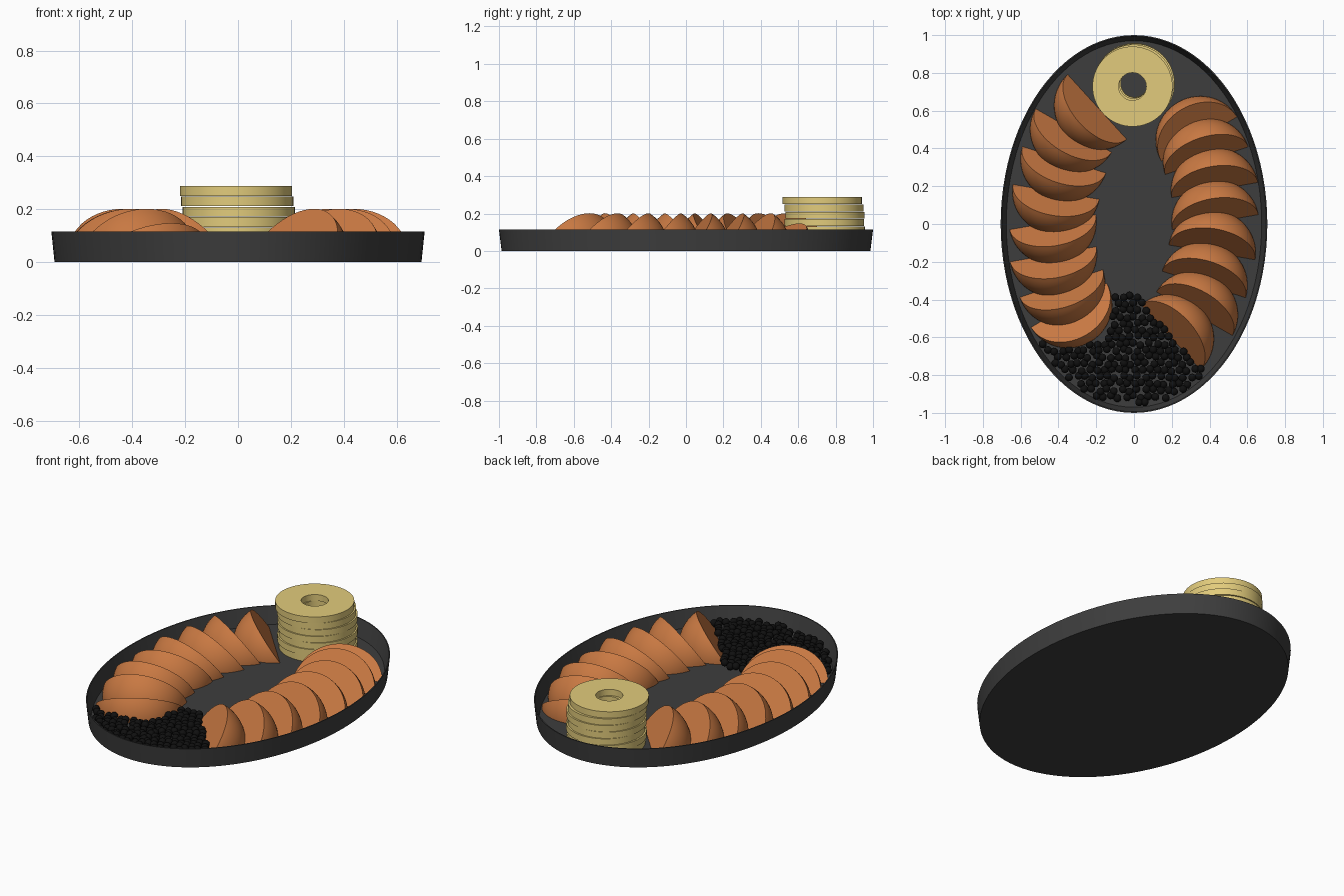
import bpy, bmesh, math, random
from mathutils import Matrix, Vector

if "Cube" in bpy.data.objects:
    bpy.data.objects.remove(bpy.data.objects["Cube"])

random.seed(4)


def material(name, rgb):
    m = bpy.data.materials.new(name)
    m.diffuse_color = (*rgb, 1)
    m.use_nodes = True
    m.node_tree.nodes["Principled BSDF"].inputs["Base Color"].default_value = m.diffuse_color
    return m


DARK = material("charcoal", (0.048, 0.048, 0.048))
ORANGE = material("orange", (0.58, 0.19, 0.055))
YELLOW = material("pale_yellow", (0.76, 0.60, 0.20))
BLACK = material("black", (0.005, 0.005, 0.005))
FLOOR = 0.015


def finish(bm, name, mat, angle=40):
    bmesh.ops.recalc_face_normals(bm, faces=bm.faces)
    me = bpy.data.meshes.new(name)
    bm.to_mesh(me)
    bm.free()
    ob = bpy.data.objects.new(name, me)
    bpy.context.collection.objects.link(ob)
    me.materials.append(mat)
    bpy.ops.object.select_all(action='DESELECT')
    ob.select_set(True)
    bpy.context.view_layer.objects.active = ob
    bpy.ops.object.shade_smooth_by_angle(angle=math.radians(angle))
    return ob


def bridge(bm, a, b):
    n = len(a)
    for i in range(n):
        bm.faces.new((a[i], a[(i + 1) % n], b[(i + 1) % n], b[i]))


# Oval tray with a thin, slightly flared rim
def tray():
    bm = bmesh.new()
    n = 96
    loops = []
    for rx, ry, z in [(0.694, 0.986, 0), (0.706, 1.0, 0.115),
                      (0.700, 0.994, 0.115), (0.676, 0.970, FLOOR)]:
        loops.append([bm.verts.new((rx * math.cos(2 * math.pi * i / n),
                                    ry * math.sin(2 * math.pi * i / n), z))
                      for i in range(n)])
    for a, b in zip(loops, loops[1:]):
        bridge(bm, a, b)
    bm.faces.new(loops[0])
    bm.faces.new(loops[-1])
    finish(bm, "oval_tray", DARK)


# Wedge cut from a sphere: flat base, tilted flat face, round back
def wedge(name, center, heading, tilt, r=0.232, depth=0.225):
    bm = bmesh.new()
    n, m = 28, 10
    p0, p1 = bm.verts.new((r, 0, 0)), bm.verts.new((-r, 0, 0))
    rows = []
    for j in range(m + 1):
        a = tilt * j / m
        row = [p0]
        for i in range(1, n):
            t = math.pi * i / n
            s = depth * math.sin(t)
            row.append(bm.verts.new((r * math.cos(t), -s * math.cos(a), s * math.sin(a))))
        rows.append(row + [p1])
    for a, b in zip(rows, rows[1:]):
        for i in range(n):
            quad = list(dict.fromkeys((a[i], a[i + 1], b[i + 1], b[i])))
            bm.faces.new(quad)
    bm.faces.new(rows[0])
    bm.faces.new(rows[-1])
    ob = finish(bm, name, ORANGE)
    ob.location = (center.x, center.y, FLOOR)
    ob.rotation_euler.z = heading


# Stacked pale rings, slightly shifted from each other
def ring(name, x, y, z, h, ro=0.212, ri=0.073):
    bm = bmesh.new()
    n = 64
    loops = [[bm.verts.new((x + r * math.cos(2 * math.pi * i / n),
                            y + r * math.sin(2 * math.pi * i / n), zz)) for i in range(n)]
             for r, zz in ((ro, z), (ro, z + h), (ri, z + h), (ri, z))]
    for k in range(4):
        bridge(bm, loops[k], loops[(k + 1) % 4])
    finish(bm, name, YELLOW)


# Small black beads filling the front of the tray
def bead_spot(x, y):
    if (x / 0.655) ** 2 + (y / 0.957) ** 2 > 1 or y > -0.37:
        return False
    if (x - 0.03) * 0.35 + (y + 0.40) * 0.32 > 0.0:      # beside the right row
        return False
    if math.hypot(x + 0.345, y + 0.43) < 0.235:          # beside the left row
        return False
    return x > -0.14 or y < -0.63


def beads():
    bm = bmesh.new()
    step = 0.040
    for row in range(18):
        for col in range(32):
            x = -0.62 + (col + 0.5 * (row % 2)) * step + random.uniform(-.008, .008)
            y = -0.95 + row * step * 0.88 + random.uniform(-.008, .008)
            if bead_spot(x, y):
                z = FLOOR + 0.021 + random.uniform(0, 0.012)
                bmesh.ops.create_uvsphere(bm, u_segments=14, v_segments=9, radius=0.021,
                                          matrix=Matrix.Translation((x, y, z)))
    finish(bm, "black_beads", BLACK, 60)


tray()

# Tips (outer, inner) of each wedge in the left row, back to front
tips = [(-.35, .79, -.04, .45), (-.52, .61, -.12, .38), (-.59, .41, -.15, .27),
        (-.645, .21, -.18, .13), (-.66, -.03, -.20, .05), (-.655, -.20, -.20, -.12),
        (-.61, -.39, -.16, -.24), (-.55, -.55, -.14, -.31)]
for i, (x0, y0, x1, y1) in enumerate(tips):
    c = Vector(((x0 + x1) / 2, (y0 + y1) / 2))
    ang = math.atan2(y1 - y0, x1 - x0)
    tilt = math.radians(36 if i == 7 else 56)
    wedge(f"left_wedge_{i + 1}", c, ang, tilt)
    # right row is the left row turned half way round
    wedge(f"right_wedge_{i + 1}", Vector((-c.x, 0.02 - c.y)), ang + math.pi, tilt)

shifts = [(0.002, 0.746), (-0.003, 0.740), (0.004, 0.744), (-0.002, 0.739),
          (0.003, 0.743), (-0.003, 0.738), (-0.008, 0.728)]
for i, (x, y) in enumerate(shifts):
    ring(f"ring_{i + 1}", x, y, FLOOR + i * 0.0393, 0.037)

beads()
